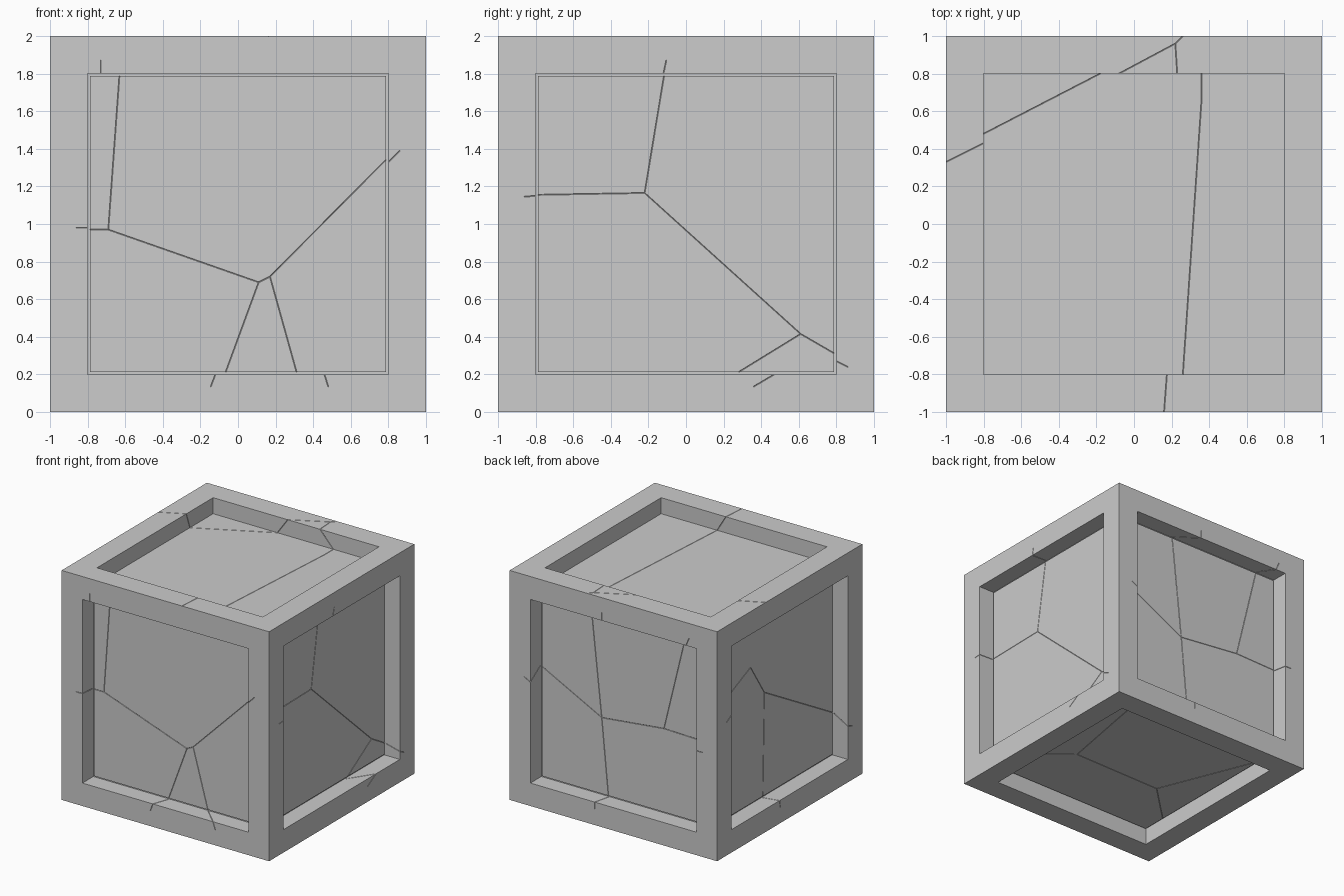
import bpy, bmesh
from mathutils import Vector, Matrix

if "Cube" in bpy.data.objects:
    bpy.data.objects.remove(bpy.data.objects["Cube"])

HALF, OPEN, PANEL = 1.0, 0.8, 0.86      # outer half size, opening, panel plane
scene = bpy.context.scene

grey = bpy.data.materials.new("plain grey")
grey.diffuse_color = (0.604, 0.604, 0.604, 1)
grey.use_nodes = True
grey.node_tree.nodes["Principled BSDF"].inputs["Base Color"].default_value = grey.diffuse_color

# crate body: cube with a recessed panel on every face
bm = bmesh.new()
bmesh.ops.create_cube(bm, size=2 * HALF, matrix=Matrix.Translation((0, 0, HALF)))
sides = list(bm.faces)


def inset(faces, thickness, depth):
    bmesh.ops.inset_individual(bm, faces=faces, thickness=thickness, depth=depth, use_even_offset=True)


inset(sides, HALF - OPEN, 0)
inset(sides, 0, PANEL - HALF)
# narrow seam around the panels, except on the lid
bm.normal_update()
seamed = [f for f in sides if f.normal.z < 0.5]
for thickness, depth in ((0, -0.01), (0.012, 0), (0, 0.01)):
    inset(seamed, thickness, depth)
mesh = bpy.data.meshes.new("cracked_crate")
bm.to_mesh(mesh)
bm.free()
crate = bpy.data.objects.new("cracked_crate", mesh)
scene.collection.objects.link(crate)
mesh.materials.append(grey)

# crack cutters: thin rods that follow the surface
cutters = bpy.data.collections.new("crack_cutters")
scene.collection.children.link(cutters)
PLACE = {
    "front": lambda u, v, l: Vector((u, -l, v)),
    "back": lambda u, v, l: Vector((u, l, v)),
    "right": lambda u, v, l: Vector((l, u, v)),
    "left": lambda u, v, l: Vector((-l, u, v)),
    "top": lambda u, v, l: Vector((u, v, 1 + l)),
    "bottom": lambda u, v, l: Vector((u, v, 1 - l)),
}


def rod(p, q):
    span = q - p
    b = bmesh.new()
    bmesh.ops.create_cone(b, cap_ends=True, segments=4, radius1=0.0025, radius2=0.0025,
                          depth=span.length + 0.003)
    m = bpy.data.meshes.new("crack_cutter")
    b.transform(Matrix.Translation((p + q) / 2) @ span.to_track_quat('Z', 'Y').to_matrix().to_4x4())
    b.to_mesh(m)
    b.free()
    m.materials.append(grey)
    o = bpy.data.objects.new("crack_cutter", m)
    o.hide_render = True
    cutters.objects.link(o)


def crack(face, panel, frame=()):
    """Crack along the panel, then up the recess wall and over the frame."""
    place = PLACE[face]
    pts = [place(u, v, PANEL) for u, v in panel] + [place(u, v, HALF) for u, v in frame]
    for p, q in zip(pts, pts[1:]):
        rod(p, q)


# front
crack("front", [(0.17, 0.72), (0.11, 0.69), (-0.69, 0.97), (-0.8, 0.97)], [(-0.8, 0.98), (-0.86, 0.98)])
crack("front", [(-0.69, 0.97), (-0.63, 1.8)], [(-0.73, 1.8), (-0.73, 1.87)])
crack("front", [(0.11, 0.69), (-0.07, 0.2)], [(-0.12, 0.2), (-0.145, 0.135)])
crack("front", [(0.17, 0.72), (0.315, 0.2)], [(0.46, 0.2), (0.48, 0.135)])
crack("front", [(0.17, 0.72), (0.8, 1.355)], [(0.8, 1.33), (0.86, 1.39)])
# right
crack("right", [(0.61, 0.415), (-0.22, 1.165), (-0.8, 1.155)], [(-0.8, 1.15), (-0.86, 1.145)])
crack("right", [(-0.22, 1.165), (-0.115, 1.8)], [(-0.12, 1.8), (-0.105, 1.87)])
crack("right", [(0.61, 0.415), (0.8, 0.305)], [(0.8, 0.27), (0.86, 0.24)])
crack("right", [(0.61, 0.415), (0.26, 0.2)], [(0.47, 0.2), (0.36, 0.135)])
# back
crack("back", [(-0.39, 0.94), (0.21, 0.875), (0.8, 1.175)], [(0.8, 1.08), (0.86, 1.11)])
crack("back", [(0.21, 0.875), (0.31, 1.8)], [(0.11, 1.8), (0.11, 1.87)])
crack("back", [(0.21, 0.875), (0.145, 0.2)], [(0.18, 0.2), (0.18, 0.14)])
crack("back", [(-0.39, 0.94), (-0.6, 1.8)], [(-0.7, 1.8), (-0.73, 1.87)])
crack("back", [(-0.39, 0.94), (-0.8, 0.93)], [(-0.8, 0.91), (-0.86, 0.91)])
# left
crack("left", [(0.15, 1.11), (0.34, 1.4), (0.8, 1.2)], [(0.8, 1.2), (0.87, 1.16)])
crack("left", [(0.34, 1.4), (0.34, 1.8)])
crack("left", [(0.15, 1.11), (0.17, 0.2)], [(0.14, 0.2), (0.13, 0.14)])
crack("left", [(0.15, 1.11), (-0.8, 0.57)], [(-0.8, 0.49), (-0.86, 0.47)])
# top
crack("top", [(0.36, 0.67), (0.26, -0.8)], [(0.175, -0.8), (0.16, -1)])
crack("top", [(0.36, 0.67), (0.36, 0.8)], [(0.23, 0.8), (0.22, 0.96), (0.26, 1)])
crack("top", [(-0.8, 0.48), (-0.18, 0.8)], [(-0.08, 0.8), (0.22, 0.96)])
crack("top", [(-0.8, 0.48)], [(-0.8, 0.43), (-1, 0.33)])
# bottom
crack("bottom", [(0.44, -0.21), (-0.43, -0.22), (-0.8, 0.7)])
crack("bottom", [(-0.43, -0.22), (-0.8, -0.58)])
crack("bottom", [(0.44, -0.21), (0.8, -0.5)])
crack("bottom", [(0.44, -0.21), (0.56, 0.45), (0.62, 0.8)])

# cut the cracks into the crate, then clear the cutters
cut = crate.modifiers.new("cracks", 'BOOLEAN')
cut.operation = 'DIFFERENCE'
cut.solver = 'EXACT'
cut.operand_type = 'COLLECTION'
cut.collection = cutters
bpy.context.view_layer.update()
deps = bpy.context.evaluated_depsgraph_get()
result = bpy.data.meshes.new_from_object(crate.evaluated_get(deps))
crate.modifiers.clear()
if len(result.polygons) > len(mesh.polygons):
    crate.data = result
for o in list(cutters.objects):
    bpy.data.objects.remove(o)
bpy.data.collections.remove(cutters)
